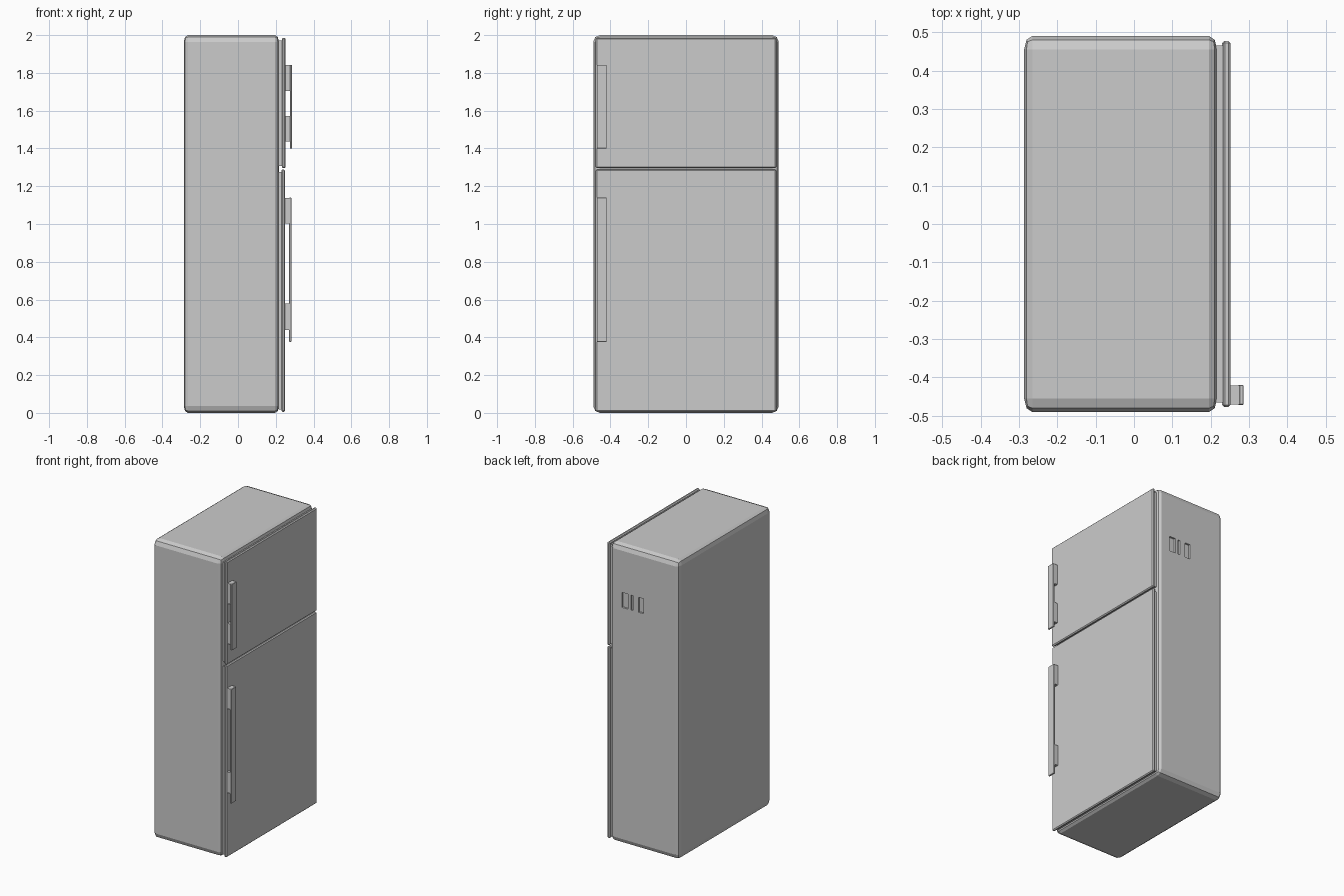
import bpy, bmesh
from mathutils import Matrix

if "Cube" in bpy.data.objects:
    bpy.data.objects.remove(bpy.data.objects["Cube"])


def box(name, x, y, z, bevel=0.0, segments=1, x_squash=1.0):
    """Box from (min, max) ranges; x_squash flattens the bevel along x."""
    dims = ((x[1] - x[0]) / x_squash, y[1] - y[0], z[1] - z[0])
    centre = (sum(x) / 2, sum(y) / 2, sum(z) / 2)
    bm = bmesh.new()
    bmesh.ops.create_cube(bm, size=1, matrix=Matrix.Diagonal((*dims, 1)))
    if bevel:
        bmesh.ops.bevel(bm, geom=bm.edges[:], offset=bevel, segments=segments,
                        profile=0.5, affect='EDGES')
    bmesh.ops.scale(bm, vec=(x_squash, 1, 1), verts=bm.verts)
    bmesh.ops.translate(bm, vec=centre, verts=bm.verts)
    mesh = bpy.data.meshes.new(name)
    bm.to_mesh(mesh)
    bm.free()
    obj = bpy.data.objects.new(name, mesh)
    bpy.context.collection.objects.link(obj)
    return obj


# Cabinet with rounded-off edges
cabinet = box("cabinet", (-0.287, 0.217), (-0.491, 0.491), (0, 2), 0.036, 2, 0.6)

# Three shallow recesses high on the side wall
for i, (x0, x1) in enumerate([(0.085, 0.13), (0.048, 0.063), (-0.03, 0.008)]):
    cutter = box(f"recess_cutter_{i}", (x0, x1), (0.479, 0.53), (1.585, 1.685))
    cutter.hide_render = True
    cutter.hide_set(True)
    cut = cabinet.modifiers.new("recess", 'BOOLEAN')
    cut.operation = 'DIFFERENCE'
    cut.solver = 'EXACT'
    cut.object = cutter


def door(name, z, x):
    """Door panel with its narrower seal against the cabinet."""
    box(name + "_door", x, (-0.478, 0.478), z, 0.006)
    box(name + "_seal", (0.214, x[0] + 0.003), (-0.466, 0.466), (z[0] + 0.012, z[1] - 0.014))


def handle(name, x, z, mounts):
    """Flat grip bar standing on two mounting blocks."""
    box(name + "_handle_bar", (x - 0.011, x), (-0.472, -0.42), z, 0.002)
    for i, m in enumerate(mounts):
        box(f"{name}_handle_mount_{i}", (0.244, x - 0.009), (-0.471, -0.421), m)


# Freezer door on top, fridge door below
door("freezer", (1.296, 1.985), (0.232, 0.252))
door("fridge", (0.006, 1.289), (0.230, 0.249))
handle("freezer", 0.286, (1.40, 1.843), [(1.705, 1.841), (1.437, 1.573)])
handle("fridge", 0.282, (0.375, 1.14), [(1.002, 1.138), (0.44, 0.578)])
